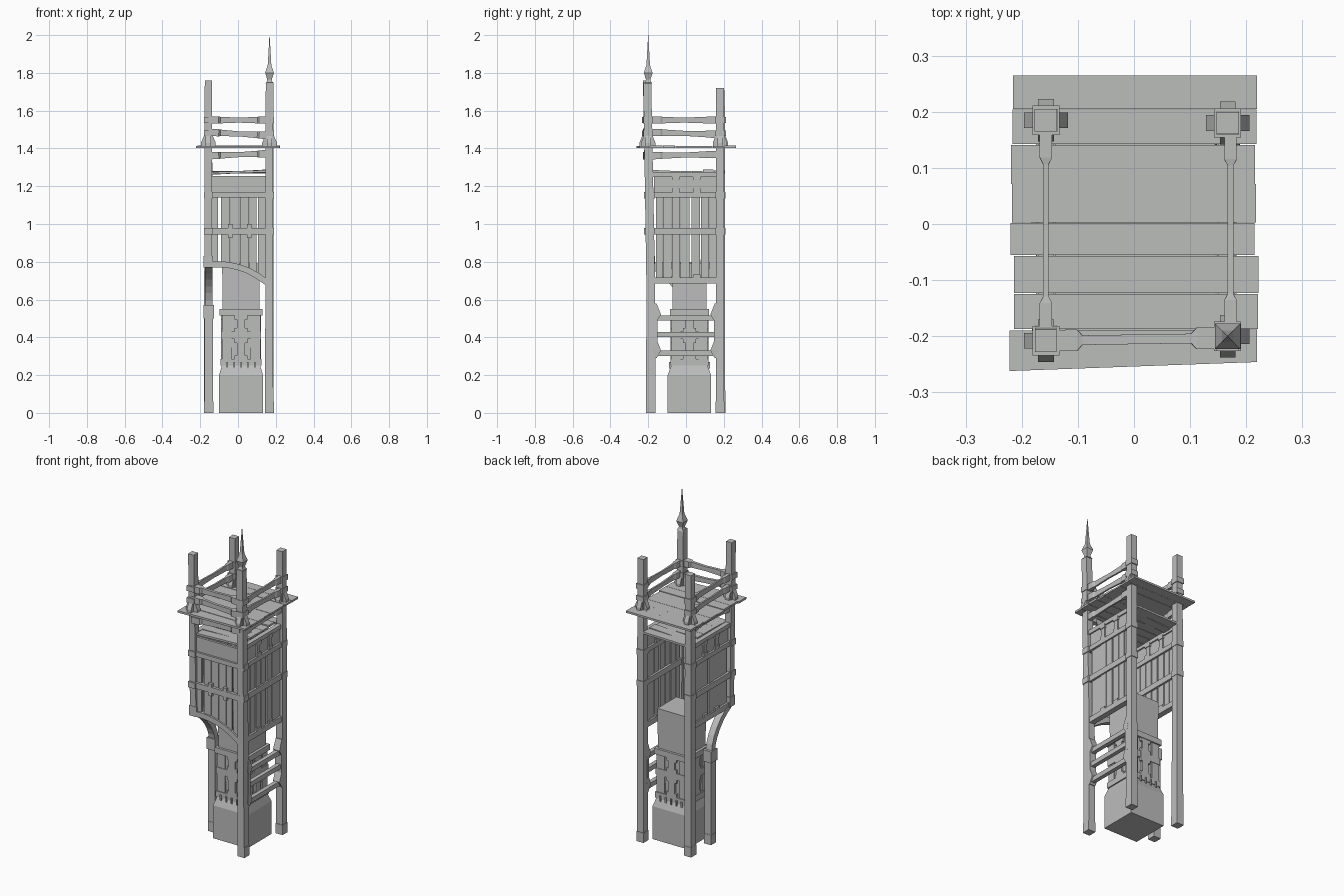
import bpy, bmesh, random
from mathutils import Vector as V

if "Cube" in bpy.data.objects:
    bpy.data.objects.remove(bpy.data.objects["Cube"])
random.seed(4)
X, Y = V((1, 0, 0)), V((0, 1, 0))
GREY = bpy.data.materials.new("weathered_grey")
GREY.diffuse_color = (.5, .51, .5, 1)
GREY.use_nodes = True
GREY.node_tree.nodes["Principled BSDF"].inputs["Base Color"].default_value = GREY.diffuse_color


def loft(name, secs, u=X):
    """Square-section loft: secs = [(centre, half_u, half_v), ...]."""
    bm = bmesh.new()
    pts = [V(s[0]) for s in secs]
    rings = []
    for i, (c, hu, hv) in enumerate(secs):
        t = (pts[min(i + 1, len(pts) - 1)] - pts[max(i - 1, 0)]).normalized()
        v = t.cross(u).normalized()
        rings.append([bm.verts.new(pts[i] + u * hu * a + v * hv * b)
                      for a, b in ((-1, -1), (1, -1), (1, 1), (-1, 1))])
    for a, b in zip(rings, rings[1:]):
        for i in range(4):
            j = (i + 1) % 4
            bm.faces.new((a[i], a[j], b[j], b[i]))
    bm.faces.new(rings[0])
    bm.faces.new(rings[-1])
    bmesh.ops.recalc_face_normals(bm, faces=bm.faces)
    me = bpy.data.meshes.new(name)
    bm.to_mesh(me)
    bm.free()
    me.materials.append(GREY)
    ob = bpy.data.objects.new(name, me)
    bpy.context.collection.objects.link(ob)
    return ob


def box(name, x0, x1, y0, y1, z0, z1):
    cx, cy = (x0 + x1) / 2, (y0 + y1) / 2
    h = ((x1 - x0) / 2, (y1 - y0) / 2)
    return loft(name, [((cx, cy, z0), *h), ((cx, cy, z1), *h)])


def block(name, x, y, z0, z1, hx, hy):
    return box(name, x - hx, x + hx, y - hy, y + hy, z0, z1)


def rail(name, a, b, h=.019, w=.019):
    """Rail with thick ends and a thinner middle."""
    a, b = V(a), V(b)
    u = Y if abs(b.x - a.x) > abs(b.y - a.y) else X
    fr = ((0, 1), (.17, 1), (.2, .9), (.5, .7), (.8, .9), (.83, 1), (1, 1))
    return loft(name, [(a.lerp(b, f), w * (k if k == 1 else .45), h * k) for f, k in fr], u)


FL, FR, BL, BR = (-.157, -.208), (.167, -.2), (-.157, .185), (.167, .18)

# Main corner posts; the front left one hangs above a shorter offset post
loft("front_left_post", [((-.157, -.188, .77), .02, .02), ((*FL, 1.76), .019, .02)])
loft("front_right_post", [((.165, -.186, 0), .022, .025), ((.165, -.187, .7), .02, .023),
                          ((.167, -.205, 1.75), .02, .021)])
loft("back_left_post", [((*BL, 0), .023, .023), ((*BL, 1.71), .02, .02)])
loft("back_right_post", [((*BR, 0), .022, .022), ((*BR, 1.72), .02, .02)])
block("front_left_post_block", -.157, -.187, .77, .83, .025, .024)
block("short_post", -.155, -.01, 0, .5, .023, .023)
block("short_post_cap", -.155, -.01, .5, .57, .028, .03)
for p in (FR, BL, BR, (-.155, -.01)):
    block("post_foot", p[0], p[1] + (.014 if p == FR else 0), 0, .06, .024, .025)

# Curved brace from the short post to the hanging post
loft("curved_brace", [((-.155, y, z), .02, .017) for y, z in
     ((-.01, .55), (-.02, .6), (-.038, .642), (-.062, .68), (-.095, .718), (-.135, .752), (-.19, .785))])

# Spire
loft("spire", [((*FR, z), r, r) for z, r in
     ((1.745, .021), (1.755, .014), (1.765, .012), (1.8, .023), (1.84, .01), (1.85, .009), (2, .0005))])

# Stone tower core
TX, TY = .016, .018
loft("tower_base", [((TX, TY, 0), .116, .115), ((TX, TY, .2), .116, .115), ((TX, TY, .25), .102, .096)])
loft("tower_shaft", [((TX, TY, .25), .094, .086), ((TX, TY, .79), .1, .092)])
for z0, z1, e in ((.25, .285, .109), (.39, .43, .107), (.515, .55, .113)):
    block("tower_band", TX, TY, z0, z1, e, e - .009)
for s in (-1, 1):
    for k in (-1, 1):
        block("tower_corner_board", TX + s * .076, TY + k * .071, .28, .52, .026, .024)
    # centre boards flared where they meet the bands
    for z0, z1, w in ((.28, .52, .021), (.28, .305, .034), (.37, .45, .034), (.495, .52, .034)):
        block("tower_strut", TX, TY + s * .091, z0, z1, w, .009)
        block("tower_strut", TX + s * .098, TY, z0, z1, .009, w)
    for i in range(5):
        block("tower_peg", TX - .072 + i * .036, TY + s * .1, .235, .27, .004, .008)

# Lower ladder rails on the right side with thick post brackets
for z in (.315, .415, .502):
    box("side_ladder_rail", .155, .18, -.18, .18, z - .014, z + .014)
for y, s in ((-.16, 1), (.157, -1)):
    loft("ladder_bracket", [((.167, y, .29), .02, .004), ((.167, y + s * .006, .33), .022, .022),
                            ((.167, y, .38), .022, .008), ((.167, y, .49), .022, .008),
                            ((.167, y + s * .006, .52), .022, .022), ((.167, y, .58), .02, .004)])

# Front wall: arched bottom rail, uneven planks, cross rails, top panel
arch = [(-.16, .785), (-.1, .787), (-.05, .783), (0, .772), (.05, .755), (.1, .728), (.155, .69)]
loft("front_arch_rail", [((x, -.19, z), .018, .016) for x, z in arch], Y)


def arch_z(x):
    for (a, b), (c, d) in zip(arch, arch[1:]):
        if x <= c:
            return b + (d - b) * (x - a) / (c - a)
    return arch[-1][1]


for x, w in ((-.122, .015), (-.066, .023), (-.016, .0235), (.034, .0235), (.08, .018), (.127, .02)):
    block("front_plank", x, -.19 + random.uniform(-.003, .003), arch_z(x), 1.15, w, .007)
for z0, z1 in ((.945, .98), (1.14, 1.168)):
    box("front_cross_rail", -.17, .17, -.214, -.182, z0, z1)
box("front_top_panel", -.14, .145, -.202, -.187, 1.16, 1.255)
for x in (-.04, .06):
    block("front_rail_clip", x, -.203, .925, 1.0, .012, .012)

# Side walls: the left one ends higher than the right one
for side, x, zb in (("left", -.157, .78), ("right", .165, .7)):
    s = 1 if x > 0 else -1
    box(side + "_bottom_rail", x - .017, x + .017, -.19, .18, zb - .015, zb + .018)
    for z0, z1 in ((.945, .98), (1.14, 1.168)):
        box(side + "_cross_rail", x - .018, x + .018, -.2, .185, z0, z1)
    box(side + "_top_beam", x - .014, x + .014, -.2, .18, 1.25, 1.275)
    for y, w in ((-.142, .017), (-.1, .022), (-.054, .021), (-.005, .023), (.052, .023), (.1, .021), (.142, .018)):
        block(side + "_plank", x + random.uniform(-.003, .003), y, zb, 1.15, .007, w)
    for y in (-.055, .057):
        block(side + "_upper_strut", x, y, 1.16, 1.26, .013, .014)
        for z in (1.165, 1.235, zb + .01):
            block(side + "_strut_end", x, y, z, z + .022, .017, .02)
    box(side + "_upper_panel", x - .006, x + .006, -.17, .17, 1.16, 1.255)

# Collars where the wall rails meet the posts
for x, y in (FL, FR, BL, BR):
    for z0, z1 in ((.945, .98), (1.135, 1.17)):
        block("wall_collar", x, y + (.01 if y < 0 else 0), z0, z1, .024, .025)

# Inner roof planks, slightly uneven
for i in range(7):
    y = -.172 + i * .058
    t = random.uniform(-.005, .005)
    loft("inner_roof_plank", [((-.14, y, 1.271 + t), .028, .006), ((.145, y, 1.278 - t), .028, .006)], Y)

# Upper deck: wide uneven planks
edges = ((.205, .265), (.143, .204), (.071, .141), (.003, .071), (-.055, .002), (-.123, -.057), (-.187, -.125))
for y0, y1 in edges:
    j = random.uniform(-.004, .004)
    box("deck_plank", -.217 + j, .218 + j, y0, y1, 1.403, 1.414 + j * .4)
loft("deck_front_plank", [((-.222, -.226, 1.408), .036, .006), ((.219, -.217, 1.408), .029, .006)], Y)

# Rails between posts on the front, left and right (the back stays open)
for z, d in ((1.365, -.008), (1.48, .012), (1.55, 0)):
    rail("front_guard_rail", (-.157, -.208, z + d / 2), (.167, -.203, z - d))
    rail("left_guard_rail", (-.157, -.208, z + d / 2), (-.157, .185, z - d / 2), w=.011)
    rail("right_guard_rail", (.172, -.2, z + d / 2), (.172, .18, z - d / 2), w=.011)

# Post collars and cross-shaped feet on the deck
for x, y in (FL, FR, BL, BR):
    for z0, z1 in ((1.465, 1.495), (1.535, 1.567)):
        block("guard_collar", x, y, z0, z1, .024, .026)
    for hx, hy in ((.039, .014), (.014, .038)):
        loft("post_foot_bracket", [((x, y, 1.41), hx, hy), ((x, y, 1.43), hx, hy),
                                   ((x, y, 1.465), min(hx, .024), min(hy, .024))])
